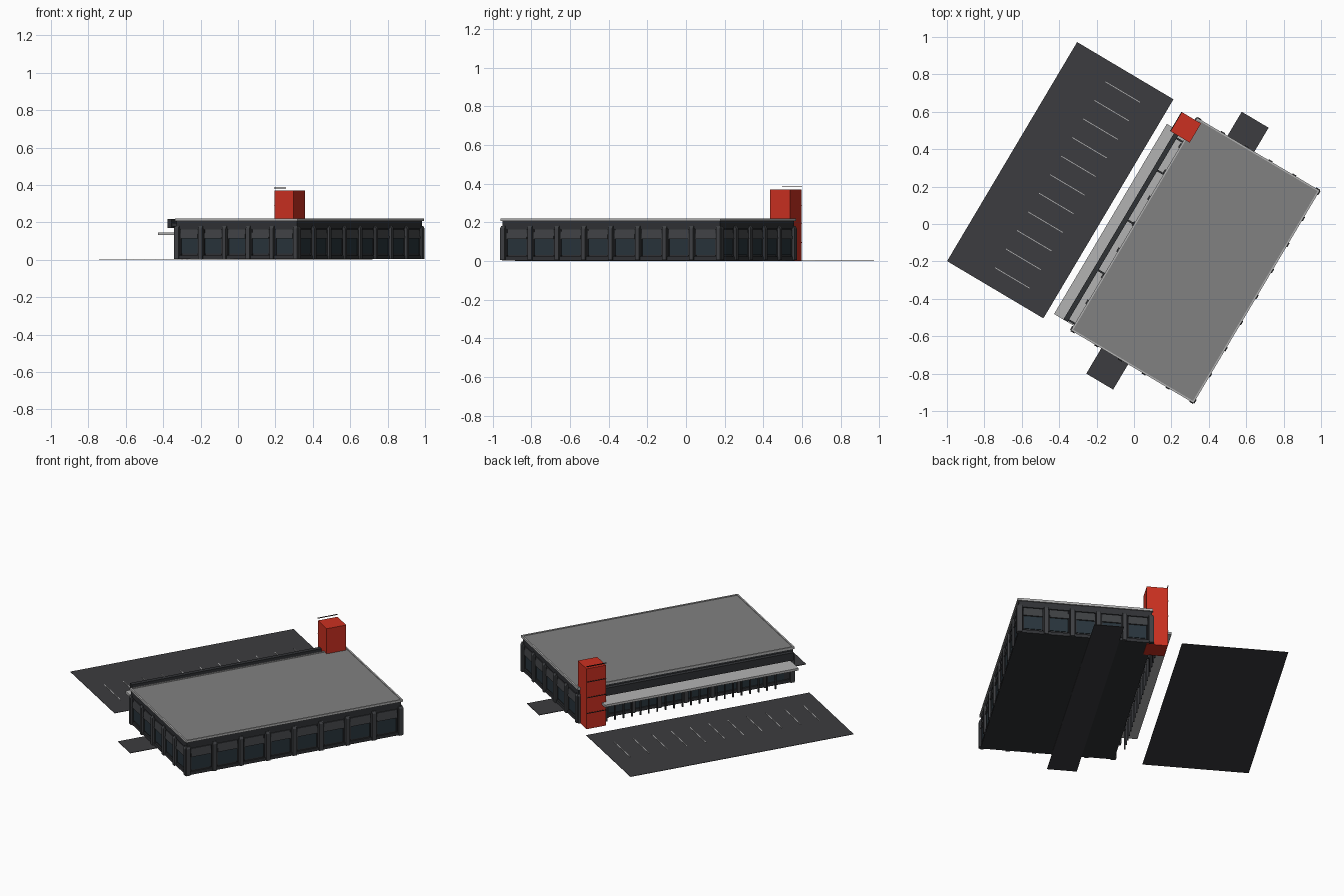
import bpy, bmesh, math
from mathutils import Matrix, Vector

if "Cube" in bpy.data.objects:
    bpy.data.objects.remove(bpy.data.objects["Cube"])

# Whole site is turned about z; local x runs across the store, local y along it
TURN = Matrix.Rotation(math.radians(-30.7), 4, 'Z')


def material(name, rgb):
    m = bpy.data.materials.new(name)
    m.diffuse_color = (*rgb, 1)
    m.use_nodes = True
    m.node_tree.nodes["Principled BSDF"].inputs["Base Color"].default_value = m.diffuse_color
    return m


ASPHALT = material("asphalt", (0.045, 0.045, 0.05))
DARK = material("dark_cladding", (0.03, 0.032, 0.036))
PANEL = material("panel_grey", (0.05, 0.053, 0.058))
GLASS = material("dark_glass", (0.022, 0.035, 0.045))
ROOF = material("roof_grey", (0.22, 0.22, 0.22))
TRIM = material("light_trim", (0.45, 0.45, 0.45))
RED = material("red_panel", (0.6, 0.03, 0.015))
BLACK = material("joint_black", (0.02, 0.01, 0.01))


def finish(name, bm, mat):
    me = bpy.data.meshes.new(name)
    bmesh.ops.recalc_face_normals(bm, faces=bm.faces)
    bm.to_mesh(me)
    bm.free()
    me.materials.append(mat)
    ob = bpy.data.objects.new(name, me)
    ob.matrix_world = TURN
    bpy.context.collection.objects.link(ob)
    return ob


def boxes(name, items, mat):
    """One object from boxes given as (x0, x1, y0, y1, z0, z1)."""
    bm = bmesh.new()
    for x0, x1, y0, y1, z0, z1 in items:
        mid = Vector((x0 + x1, y0 + y1, z0 + z1)) / 2
        size = Matrix.Diagonal((x1 - x0, y1 - y0, z1 - z0, 1))
        bmesh.ops.create_cube(bm, size=1, matrix=Matrix.Translation(mid) @ size)
    return finish(name, bm, mat)


# Ground pieces
boxes("parking_lot", [(-0.758, -0.159, -0.681, 0.681, 0, 0.002)], ASPHALT)
boxes("parking_lines", [(-0.52, -0.305, u - 0.002, u + 0.002, 0.001, 0.0035)
                        for u in [-0.58 + 0.1156 * i for i in range(11)]], TRIM)
boxes("service_drive", [(0.189, 0.356, -0.818, 0.81, 0, 0.003)], ASPHALT)

# Building core and roof
X0, X1, Y = 0.012, 0.75, 0.648
boxes("building_core", [(X0, X1, -Y, Y, 0.004, 0.205)], DARK)
boxes("plinth", [(X0 - 0.008, X1 + 0.008, -Y - 0.008, Y + 0.008, 0.003, 0.022)], DARK)
boxes("upper_band", [(X0 - 0.006, X1 + 0.006, -Y - 0.006, Y + 0.006, 0.168, 0.206)], DARK)
RX0, RX1, RY, T = 0.0, 0.763, 0.661, 0.009
boxes("roof_deck", [(RX0 + T, RX1 - T, -RY + T, RY - T, 0.205, 0.216)], ROOF)
boxes("roof_rim", [(RX0, RX0 + T, -RY, RY, 0.206, 0.22),
                   (RX1 - T, RX1, -RY, RY, 0.206, 0.22),
                   (RX0 + T, RX1 - T, -RY, -RY + T, 0.206, 0.22),
                   (RX0 + T, RX1 - T, RY - T, RY, 0.206, 0.22)], TRIM)

# Walls: (origin on wall plane, direction along, outward, length, bays)
CX = (X0 + X1) / 2
WALLS = [(Vector((CX, -Y, 0)), Vector((1, 0, 0)), Vector((0, -1, 0)), X1 - X0, 5),
         (Vector((CX, Y, 0)), Vector((-1, 0, 0)), Vector((0, 1, 0)), X1 - X0, 5),
         (Vector((X1, 0, 0)), Vector((0, 1, 0)), Vector((1, 0, 0)), 2 * Y, 8),
         (Vector((X0, 0, 0)), Vector((0, -1, 0)), Vector((-1, 0, 0)), 2 * Y, 8)]


def prism(bm, o, a, n, s0, s1, profile):
    """Extrude a (outward, z) profile along the wall from s0 to s1."""
    rings = [[bm.verts.new(o + a * s + n * d + Vector((0, 0, z))) for d, z in profile]
             for s in (s0, s1)]
    bm.faces.new(rings[0])
    bm.faces.new(rings[1][::-1])
    k = len(profile)
    for i in range(k):
        j = (i + 1) % k
        bm.faces.new((rings[0][i], rings[0][j], rings[1][j], rings[1][i]))


cols, glass, hoods, frames = (bmesh.new() for _ in range(4))
for wi, (o, a, n, length, bays) in enumerate(WALLS):
    pitch = length / bays
    for i in range(bays + 1):
        s = -length / 2 + i * pitch
        prism(cols, o, a, n, s - 0.012, s + 0.012,
              [(-0.01, 0.004), (0.018, 0.004), (0.018, 0.168), (0.010, 0.18), (-0.01, 0.18)])
    if wi == 3:
        continue
    for i in range(bays):
        c = -length / 2 + (i + 0.5) * pitch
        h = pitch / 2 - 0.02
        prism(glass, o, a, n, c - h, c + h,
              [(-0.005, 0.032), (0.004, 0.032), (0.004, 0.122), (-0.005, 0.122)])
        prism(hoods, o, a, n, c - h, c + h,
              [(0, 0.113), (0.012, 0.113), (0.005, 0.162), (0, 0.162)])
        for e in (-h - 0.003, h - 0.003):
            prism(frames, o, a, n, c + e, c + e + 0.006,
                  [(0, 0.025), (0.008, 0.025), (0.008, 0.162), (0, 0.162)])
finish("wall_columns", cols, PANEL)
finish("window_glass", glass, GLASS)
finish("window_hoods", hoods, PANEL)
finish("window_frames", frames, DARK)

# Storefront under the canopy
boxes("storefront_glass", [(X0 - 0.004, X0 + 0.01, -0.6, 0.52, 0.025, 0.125)], GLASS)
boxes("storefront_posts", [(-0.038, -0.03, u - 0.004, u + 0.004, 0, 0.133)
                           for u in [-0.53 + 0.0515 * i for i in range(21)]], DARK)
boxes("canopy", [(-0.122, 0.012, -0.632, 0.55, 0.131, 0.145)], TRIM)
boxes("front_fascia_band", [(-0.064, -0.038, -0.63, 0.53, 0.17, 0.217)], DARK)
boxes("fascia_brackets", [(-0.04, 0.012, u - 0.005, u + 0.005, 0.178, 0.196)
                          for u in (-0.62, -0.31, 0, 0.31, 0.51)], DARK)

# Red entrance tower with panel joints
boxes("red_tower", [(-0.085, 0.034, 0.526, 0.645, 0, 0.37)], RED)
boxes("tower_joints", [(-0.088, -0.084, 0.526, 0.645, z - 0.002, z + 0.002)
                       for z in (0.096, 0.192, 0.288, 0.384)], BLACK)
